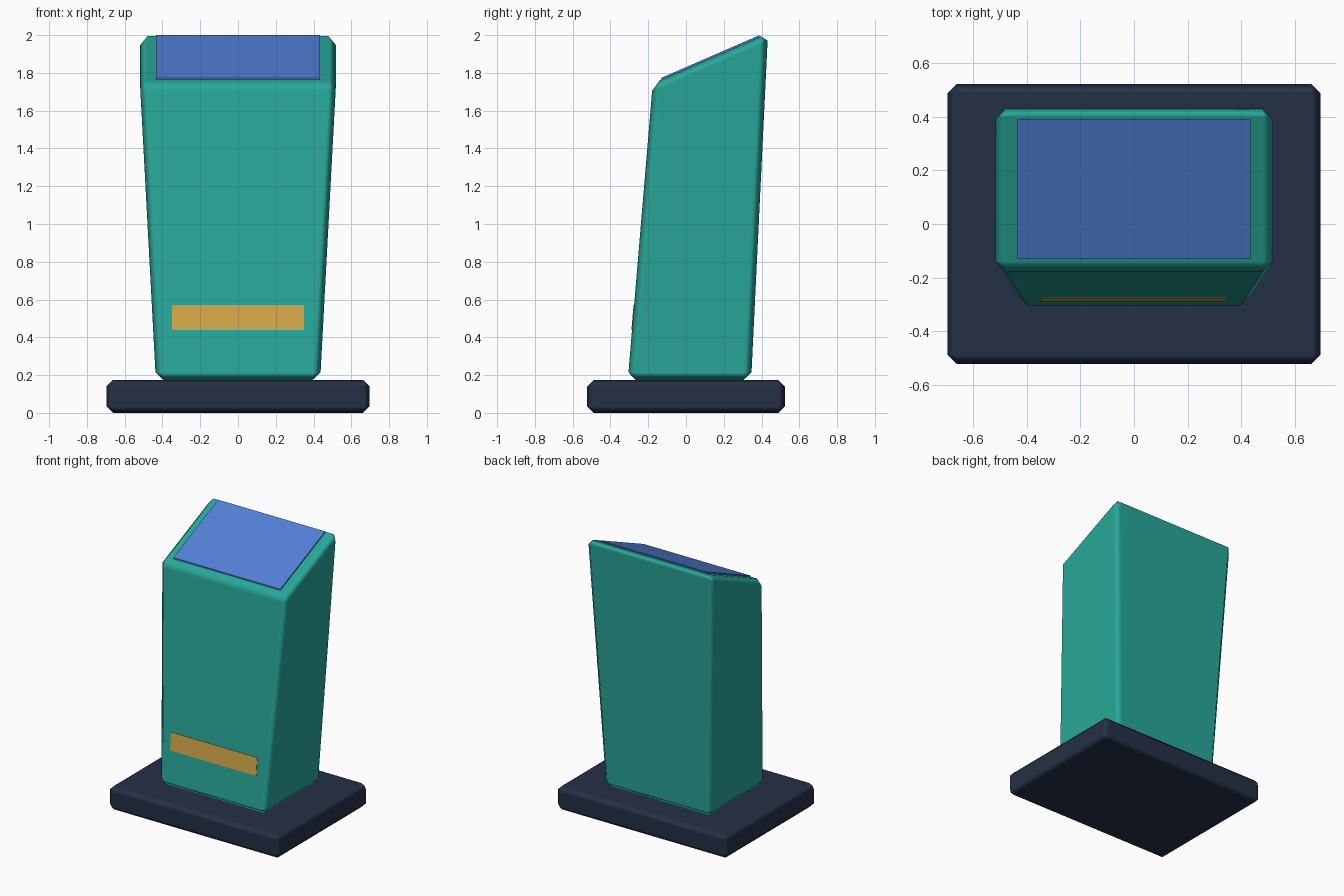
import bpy, bmesh

cube = bpy.data.objects.get("Cube")
if cube:
    bpy.data.objects.remove(cube, do_unlink=True)


def material(name, rgb):
    mat = bpy.data.materials.new(name)
    mat.use_nodes = True
    mat.diffuse_color = (*rgb, 1)
    mat.node_tree.nodes["Principled BSDF"].inputs["Base Color"].default_value = (*rgb, 1)
    return mat


def block(name, edges, mat, bevel=0):
    """Six-sided block from a side profile; each corner is (half width, y, z)."""
    bm = bmesh.new()
    left, right = [[bm.verts.new((side * w, y, z)) for w, y, z in edges] for side in (1, -1)]
    bm.faces.new(left)
    bm.faces.new(right[::-1])
    for i in range(4):
        j = (i + 1) % 4
        bm.faces.new((left[i], right[i], right[j], left[j]))
    bmesh.ops.recalc_face_normals(bm, faces=bm.faces)
    mesh = bpy.data.meshes.new(name)
    bm.to_mesh(mesh)
    bm.free()
    mesh.materials.append(mat)
    obj = bpy.data.objects.new(name, mesh)
    bpy.context.collection.objects.link(obj)
    if bevel:
        mesh.shade_smooth()
        mod = obj.modifiers.new("soft_chamfer", 'BEVEL')
        mod.width = bevel
        mod.segments = 1
        mod.limit_method = 'NONE'
        mod.harden_normals = True
    return obj


def plate(name, half, start, end, lift, mat):
    """Thin plate on a sloped face, running from start to end (y, z)."""
    (y0, z0), (y1, z1) = start, end
    dy, dz = lift
    return block(name, [(half, y0, z0), (half, y1, z1),
                        (half, y1 + dy, z1 + dz), (half, y0 + dy, z0 + dz)], mat)


teal = material("teal", (0.021, 0.39, 0.32))
navy = material("dark_navy", (0.018, 0.03, 0.061))
blue = material("screen_blue", (0.084, 0.216, 0.67))
amber = material("amber", (0.65, 0.39, 0.065))

# Floor plinth
block("base", [(0.697, -0.523, 0), (0.697, 0.523, 0),
               (0.697, 0.523, 0.175), (0.697, -0.523, 0.175)], navy, 0.035)

# Flared column with a sloping top
block("body", [(0.435, -0.308, 0.175), (0.435, 0.345, 0.175),
               (0.52, 0.434, 2.01), (0.52, -0.176, 1.745)], teal, 0.04)

# Display on the slope and stripe across the lower front
plate("screen", 0.435, (-0.13, 1.765), (0.39, 1.991), (0, 0.009), blue)
plate("front_stripe", 0.35, (-0.285, 0.44), (-0.274, 0.57), (-0.004, 0), amber)
